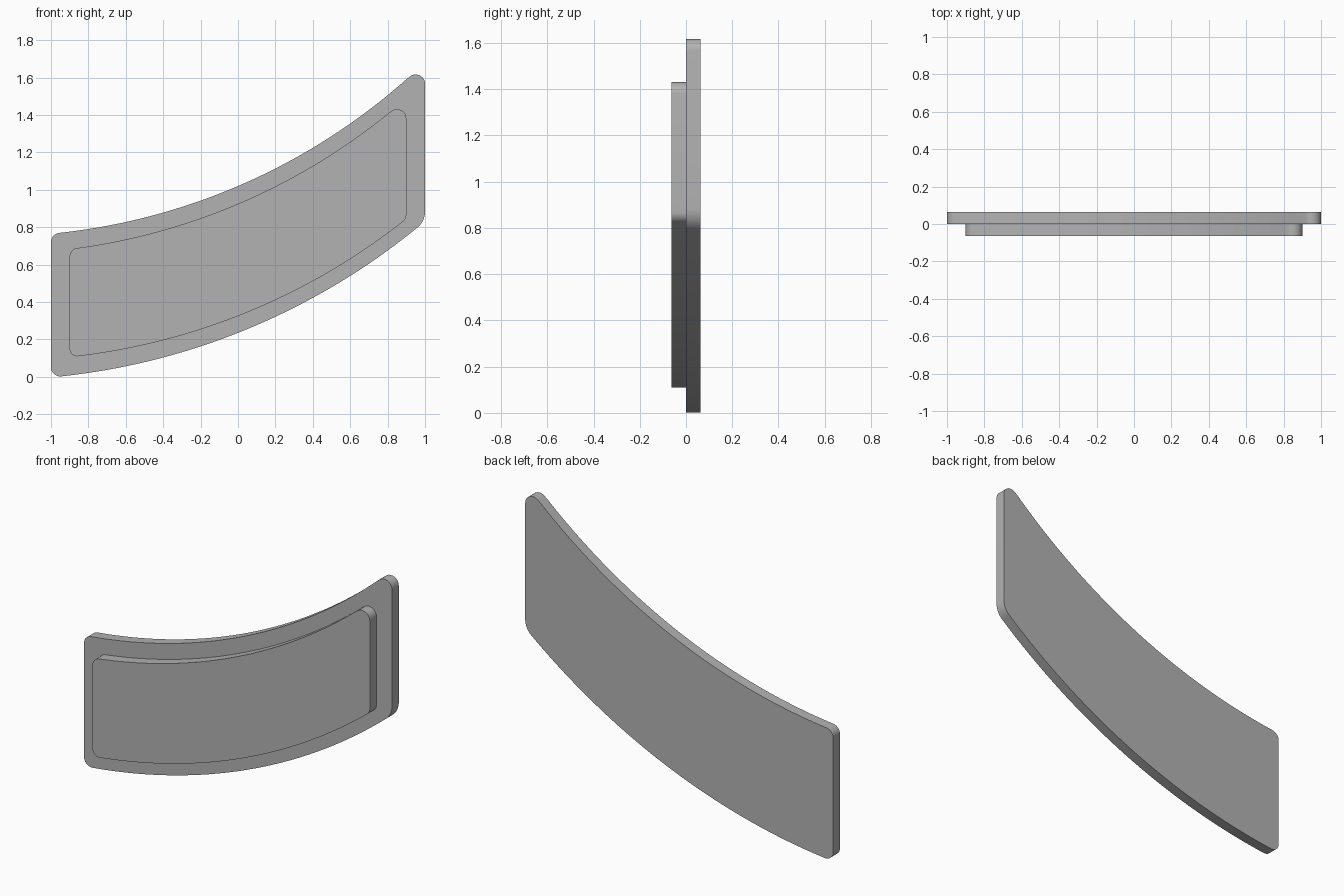
import bpy
import bmesh
from math import asin, sin, cos, tan, pi
from mathutils import Vector

cube = bpy.data.objects.get("Cube")
if cube:
    bpy.data.objects.remove(cube, do_unlink=True)

grey = bpy.data.materials.new("plain_grey")
grey.use_nodes = True
colour = (0.45, 0.45, 0.45, 1)
grey.diffuse_color = colour
grey.node_tree.nodes["Principled BSDF"].inputs["Base Color"].default_value = colour


def arc(half, left, mid, right, steps=64):
    """Circular arc through heights at -half, 0 and +half."""
    a, b, c = Vector((-half, left)), Vector((0, mid)), Vector((half, right))
    u, v = b - a, c - a
    d = 2 * u.cross(v)
    centre = a + Vector((v.y * u.length_squared - u.y * v.length_squared,
                         u.x * v.length_squared - v.x * u.length_squared)) / d
    radius = (a - centre).length
    start, end = (asin((p.x - centre.x) / radius) for p in (a, c))
    angles = [start + (end - start) * i / steps for i in range(steps + 1)]
    return [centre + radius * Vector((sin(t), -cos(t))) for t in angles]


def fillet(corner, before, after, radius, steps=10):
    """Round a corner between two neighbouring directions."""
    d0, d1 = (before - corner).normalized(), (after - corner).normalized()
    turn = pi - d0.angle(d1)
    reach = radius * tan(turn / 2)
    pull = reach - radius * tan(turn / 4) * 4 / 3
    p = [corner + d0 * reach, corner + d0 * pull,
         corner + d1 * pull, corner + d1 * reach]
    out = []
    for i in range(steps + 1):
        t = i / steps
        s = 1 - t
        out.append(p[0] * s**3 + p[1] * 3 * s * s * t + p[2] * 3 * s * t * t + p[3] * t**3)
    return out, reach


def curved_plate(name, half, bottom, top, radii, front, back):
    """Extruded plate with arched long edges and rounded corners."""
    low, high = arc(half, *bottom), arc(half, *top)[::-1]
    outline = []
    for k, (edge, other) in enumerate(((low, high), (high, low))):
        first, r0 = fillet(edge[0], other[-1], edge[1], radii[2 * k])
        last, r1 = fillet(edge[-1], edge[-2], other[0], radii[2 * k + 1])
        middle = [p for p in edge
                  if (p - edge[0]).length > r0 + 0.01 and (p - edge[-1]).length > r1 + 0.01]
        outline += first + middle + last
    bm = bmesh.new()
    face = bm.faces.new([bm.verts.new((p.x, front, p.y)) for p in outline])
    walls = bmesh.ops.extrude_face_region(bm, geom=[face], use_keep_orig=True)["geom"]
    moved = [g for g in walls if isinstance(g, bmesh.types.BMVert)]
    bmesh.ops.translate(bm, verts=moved, vec=(0, back - front, 0))
    bmesh.ops.recalc_face_normals(bm, faces=bm.faces)
    mesh = bpy.data.meshes.new(name)
    bm.to_mesh(mesh)
    bm.free()
    mesh.materials.append(grey)
    obj = bpy.data.objects.new(name, mesh)
    bpy.context.collection.objects.link(obj)
    bpy.ops.object.select_all(action="DESELECT")
    obj.select_set(True)
    bpy.context.view_layer.objects.active = obj
    bpy.ops.object.shade_smooth_by_angle(angle=pi / 6)


# Corner radii run bottom left, bottom right, top right, top left
curved_plate("back_plate", 1.0, (-0.003, 0.235, 0.832), (0.765, 1.02, 1.683),
             (0.05, 0.11, 0.05, 0.05), 0.0, 0.063)
curved_plate("raised_front_panel", 0.9, (0.105, 0.325, 0.844), (0.683, 0.925, 1.49),
             (0.04, 0.05, 0.05, 0.045), -0.063, 0.0)
